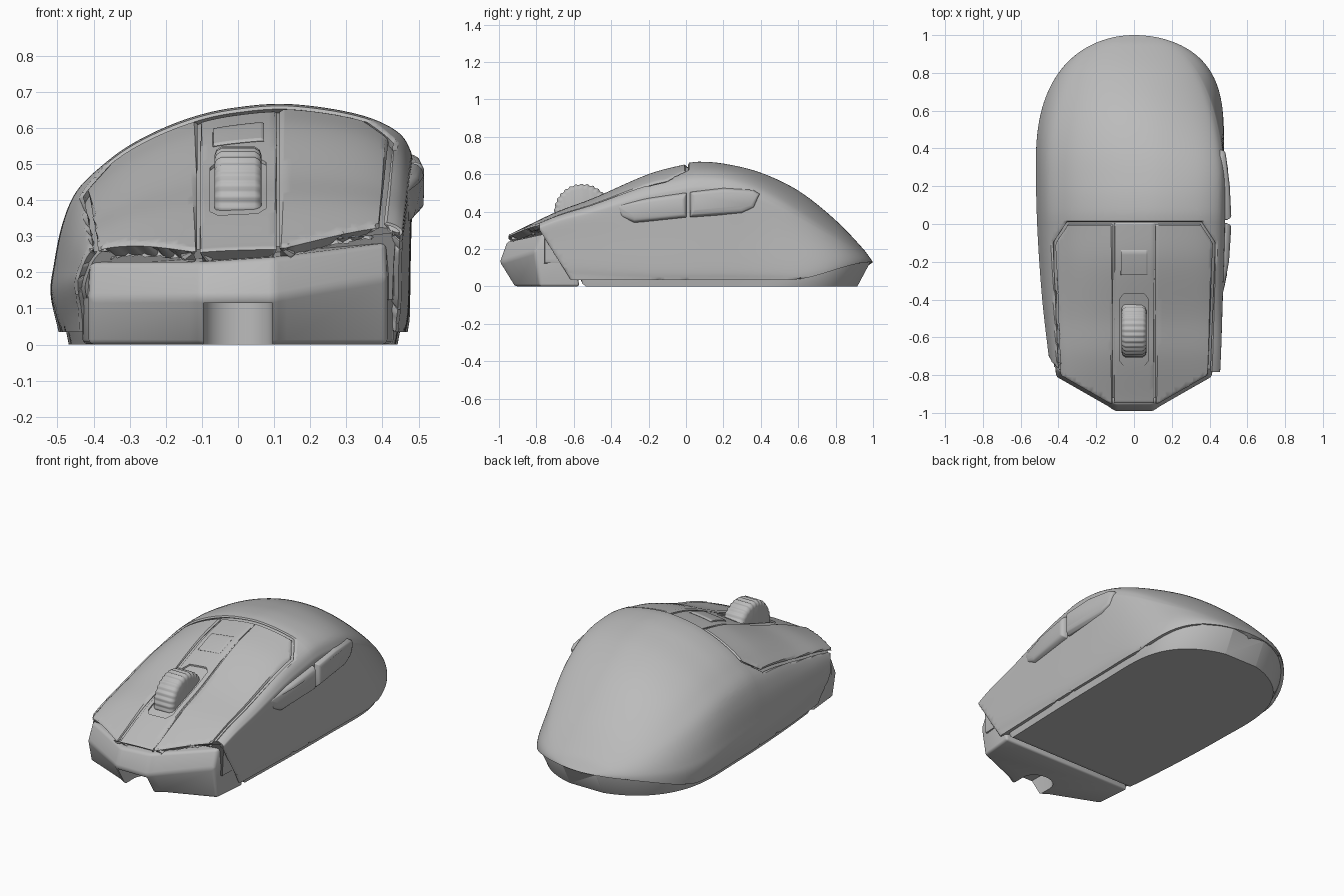
import bpy, bmesh, math
from mathutils import Vector

if "Cube" in bpy.data.objects:
    bpy.data.objects.remove(bpy.data.objects["Cube"])

grey = bpy.data.materials.new("plain grey")
grey.use_nodes = True
grey.diffuse_color = (0.5, 0.5, 0.5, 1)
bsdf = next(n for n in grey.node_tree.nodes if n.type == 'BSDF_PRINCIPLED')
bsdf.inputs["Base Color"].default_value = grey.diffuse_color
bsdf.inputs["Roughness"].default_value = 0.6

# Shape curves: crest height along y, half widths, and one cross-section
CREST = [(-1, .26), (-.95, .28), (-.7, .4), (-.5, .475), (-.2, .605), (0, .658), (.07, .667),
         (.2, .657), (.4, .61), (.6, .515), (.8, .355), (.95, .198), (1, .13)]
LEFT = [(-1, .425), (-.8, .44), (-.4, .485), (0, .512), (.4, .52), (1, .52)]
RIGHT = [(-1, .435), (-.8, .455), (-.4, .47), (0, .482), (.4, .485), (1, .485)]
SECTION = [(-.95, 0), (-1, .17), (-.985, .3), (-.94, .48), (-.865, .62), (-.73, .73), (-.58, .82),
           (-.385, .9), (-.19, .955), (0, .985), (.25, 1), (.52, .98), (.75, .94), (.91, .88),
           (.98, .81), (1, .72), (.99, .4), (.98, .1), (.96, 0)]


def clamp(v):
    return min(1, max(0, v))


def smooth(v):
    v = clamp(v)
    return v * v * (3 - 2 * v)


def curve(pts, x):
    """Smooth interpolation through (x, value) points."""
    x = min(max(x, pts[0][0]), pts[-1][0])
    i = next(k for k in range(len(pts) - 1) if x <= pts[k + 1][0])

    def slope(k):
        a, b = pts[max(k - 1, 0)], pts[min(k + 1, len(pts) - 1)]
        return (b[1] - a[1]) / (b[0] - a[0])
    (x0, y0), (x1, y1) = pts[i], pts[i + 1]
    h = x1 - x0
    t = (x - x0) / h
    return (y0 + (y1 - y0) * smooth(t) + h * slope(i) * t * (1 - t) ** 2
            - h * slope(i + 1) * t * t * (1 - t))


COLS = 100
US = [(k, p[0]) for k, p in enumerate(SECTION)]
FS = [(k, p[1]) for k, p in enumerate(SECTION)]
STEPS = [j * (len(SECTION) - 1) / COLS for j in range(COLS + 1)]
PROFILE = [(curve(US, t), max(0, curve(FS, t))) for t in STEPS]


def surface(j, y, inset=0):
    """Point on the hull at profile column j and length position y."""
    u, f = PROFILE[j]
    f **= 1 - .45 * smooth(-y / .9)
    w = smooth((y - .2) / .8)
    angle = math.atan2(f, u)
    u += (math.cos(angle) - u) * w
    f += (math.sin(angle) - f) * w
    side, power = (LEFT, 2.7) if u < 0 else (RIGHT, 3.8)
    taper = math.sqrt(max(0, 1 - clamp((y - .3) / .7) ** power))
    half = max(0, curve(side, y) * taper - inset)
    lip = .035 + .095 * smooth((y - .55) / .45)
    top = max(curve(CREST, y) - inset, lip + (.005 if inset else 0))
    return Vector((u * half, y, lip + (top - lip) * f))


def stations(start, end):
    front = [start + (.3 - start) * i / 50 for i in range(50)]
    return front + [.3 + (end - .3) * math.sin(math.pi / 2 * i / 40) for i in range(41)]


def finish(name, bm, angle=40, **mods):
    """Turn a bmesh into a shaded object, applying its modifiers."""
    mesh = bpy.data.meshes.new(name)
    bm.to_mesh(mesh)
    bm.free()
    mesh.materials.append(grey)
    obj = bpy.data.objects.new(name, mesh)
    bpy.context.collection.objects.link(obj)
    bpy.ops.object.select_all(action='DESELECT')
    obj.select_set(True)
    bpy.context.view_layer.objects.active = obj
    if "thick" in mods:
        m = obj.modifiers.new("thickness", 'SOLIDIFY')
        m.thickness, m.offset = mods["thick"], -1
    if "bevel" in mods:
        m = obj.modifiers.new("rounding", 'BEVEL')
        m.width, m.segments = mods["bevel"], 3
    for cutter in mods.get("cuts", []):
        m = obj.modifiers.new("cut", 'BOOLEAN')
        m.object, m.operation, m.solver = cutter, 'DIFFERENCE', 'EXACT'
    for m in list(obj.modifiers):
        bpy.ops.object.modifier_apply(modifier=m.name)
    bpy.ops.object.shade_smooth_by_angle(angle=math.radians(angle))
    return obj


def loft(name, rings, **mods):
    """Closed solid through matching rings of points."""
    bm = bmesh.new()
    rows = [[bm.verts.new(p) for p in ring] for ring in rings]
    n = len(rows[0])
    for a, b in zip(rows, rows[1:]):
        for k in range(n):
            bm.faces.new((a[k], a[(k + 1) % n], b[(k + 1) % n], b[k]))
    bm.faces.new(rows[0])
    bm.faces.new(rows[-1])
    bmesh.ops.recalc_face_normals(bm, faces=bm.faces)
    return finish(name, bm, **mods)


def bisect(bm, point, normal, clear):
    bmesh.ops.bisect_plane(bm, geom=bm.verts[:] + bm.edges[:] + bm.faces[:],
                           plane_co=point, plane_no=normal, clear_outer=clear)


def patch(name, planes, hole=(), drop=0, thick=.03, edge=.008, cuts=()):
    """Shell panel trimmed from the hull by planes, with softened borders."""
    bm = bmesh.new()
    rows = [[bm.verts.new(surface(j, y)) for j in range(COLS + 1)] for y in stations(-.99, 1)]
    for a, b in zip(rows, rows[1:]):
        for j in range(COLS):
            bm.faces.new((a[j], a[j + 1], b[j + 1], b[j]))
    for p, n in planes:
        bisect(bm, p, n, True)
        bisect(bm, p - n * edge * 1.4, n, False)
    for p, n in hole:
        bisect(bm, p, n, False)
        bisect(bm, p + n * edge * 1.4, n, False)
    if hole:
        inside = [f for f in bm.faces if f.calc_center_median().z > .2 and
                  all((f.calc_center_median() - p).dot(n) < 1e-5 for p, n in hole)]
        bmesh.ops.delete(bm, geom=inside, context='FACES')
    bmesh.ops.remove_doubles(bm, verts=bm.verts, dist=.001)
    bm.normal_update()
    cut_lines = list(planes) + list(hole)
    moves = []
    for v in bm.verts:
        rim = v.is_boundary and any(abs((v.co - p).dot(n)) < .002 for p, n in cut_lines)
        moves.append((v, v.normal * (drop + (edge if rim else 0))))
    for v, move in moves:
        v.co -= move
    return finish(name, bm, thick=thick, cuts=cuts)


def wall(a, b, s=1, gap=0):
    """Upright plane through two plan points, facing away from a button centre."""
    a, b = Vector((a[0] * s, a[1], 0)), Vector((b[0] * s, b[1], 0))
    n = Vector((b.y - a.y, a.x - b.x, 0)).normalized()
    if n.dot(a - Vector((s * .25, -.5, 0))) < 0:
        n = -n
    return a - n * gap, n


def outer_walls(s, gap=0):
    return [wall((.405, -.8), (.435, -.1), s, gap), wall((.435, -.1), (.36, .01), s, gap),
            wall((0, .01), (.3, .01), s, gap)]


def box_walls(x0, x1, y0, y1):
    return [(Vector((x0, 0, 0)), Vector((-1, 0, 0))), (Vector((x1, 0, 0)), Vector((1, 0, 0))),
            (Vector((0, y0, 0)), Vector((0, -1, 0))), (Vector((0, y1, 0)), Vector((0, 1, 0)))]


def front_line(x):
    return -.965 + .165 * clamp((abs(x) - .12) / .29)


# Cutters: cable notch and wheel slot
def prism(name, plan, z0, z1):
    obj = loft(name, [[(x, y, z) for x, y in plan] for z in (z0, z1)])
    obj.hide_render = True
    return obj


notch = prism("notch_cutter", [(-.095, -1.2), (.095, -1.2)] + [
    (.095 * math.cos(a * math.pi / 12), -.83 + .08 * math.sin(a * math.pi / 12))
    for a in range(13)], -.1, .115)
slot = prism("slot_cutter", [(-.055, -.75), (.055, -.75), (.078, -.72), (.078, -.4),
                             (.055, -.37), (-.055, -.37), (-.078, -.4), (-.078, -.72)], .3, .9)

# Inner body, set back so panel gaps read as grooves, raised in front above the notch
rings = []
for y in stations(-.92, .985):
    ring = []
    floor = .12 * smooth((-.66 - y) / .07)
    for j in range(COLS + 1):
        x = surface(j, y, .022).x
        k = min(1, (front_line(x) + .045) / -.92) if y < 0 else 1
        p = surface(j, y * k, .022)
        ring.append(Vector((p.x, p.y, max(p.z, floor + .005))))
    ring += [Vector((p.x * .985, p.y * (.93 if y > 0 else 1), floor)) for p in (ring[-1], ring[0])]
    rings.append(ring)
loft("inner_body", rings)

# Front nose with its slanted lip
half_plan = [(.1, -.995), (.135, -.97), (.412, -.81), (.432, -.6)]
plan = [(-x, y) for x, y in reversed(half_plan)] + half_plan
loft("front_nose", [
    [(x, y + (.08 if abs(x) < .2 else .03), 0) for x, y in plan],
    [(x, y, .13 + .18 * max(0, x - .1)) for x, y in plan],
    [(x * .99, y + .04, .228 + .13 * max(0, x)) for x, y in plan]], bevel=.015, cuts=[notch])

# Rear and side shell wrapping around the buttons
slant = (Vector((0, -.77, .28)), Vector((0, -.24, -.15)).normalized())
patch("main_shell", [slant, (Vector((0, -.785, 0)), Vector((0, -1, 0)))],
      hole=outer_walls(1) + outer_walls(-1))

# Two main buttons
for s, label in ((1, "left"), (-1, "right")):
    trims = outer_walls(s, .012) + [wall((.115, -1), (.115, 1), s), wall((0, -.955), (.3, -.955), s),
                                    wall((.12, -.96), (.41, -.795), s)]
    patch(label + "_main_button", trims, drop=.004, thick=.05)

# Centre strip and the small button on it
patch("centre_strip", box_walls(-.107, .107, -.955, .002), drop=.012, thick=.045, edge=.004,
      cuts=[slot])
patch("mode_button", box_walls(-.072, .072, -.275, -.14), drop=.004, edge=.006)

# Ribbed scroll wheel
wheel = []
for x, r in ((-.065, .128), (-.06, .142), (-.045, .152), (.045, .152), (.06, .142), (.065, .128)):
    wheel.append([(x, -.555 + rr * math.cos(a), .397 + rr * math.sin(a)) for a, rr in
                  ((math.tau * k / 120, r - .005 * (k % 4 < 2)) for k in range(120))])
loft("scroll_wheel", wheel)

# Two thumb buttons on the side
front_half = [(-.378, .434), (-.35, .37), (-.28, .34), (.004, .37), (.004, .502), (-.2, .472)]
rear_half = [(.022, .37), (.3, .39), (.365, .42), (.394, .495), (.36, .516), (.2, .526), (.022, .505)]
for label, outline in (("front", front_half), ("rear", rear_half)):
    cy = sum(p[0] for p in outline) / len(outline)
    cz = sum(p[1] for p in outline) / len(outline)
    rings = []
    for out, sy, sz in ((None, 1, 1), (-.022, 1, 1), (-.006, .96, .85), (0, .9, .6)):
        rings.append([(.42 if out is None else .515 - (.3 if y < 0 else .2) * y * y + out,
                       cy + (y - cy) * sy, cz + (z - cz) * sz) for y, z in outline])
    loft(label + "_thumb_button", rings, bevel=.006, angle=50)

for cutter in (notch, slot):
    bpy.data.objects.remove(cutter)
